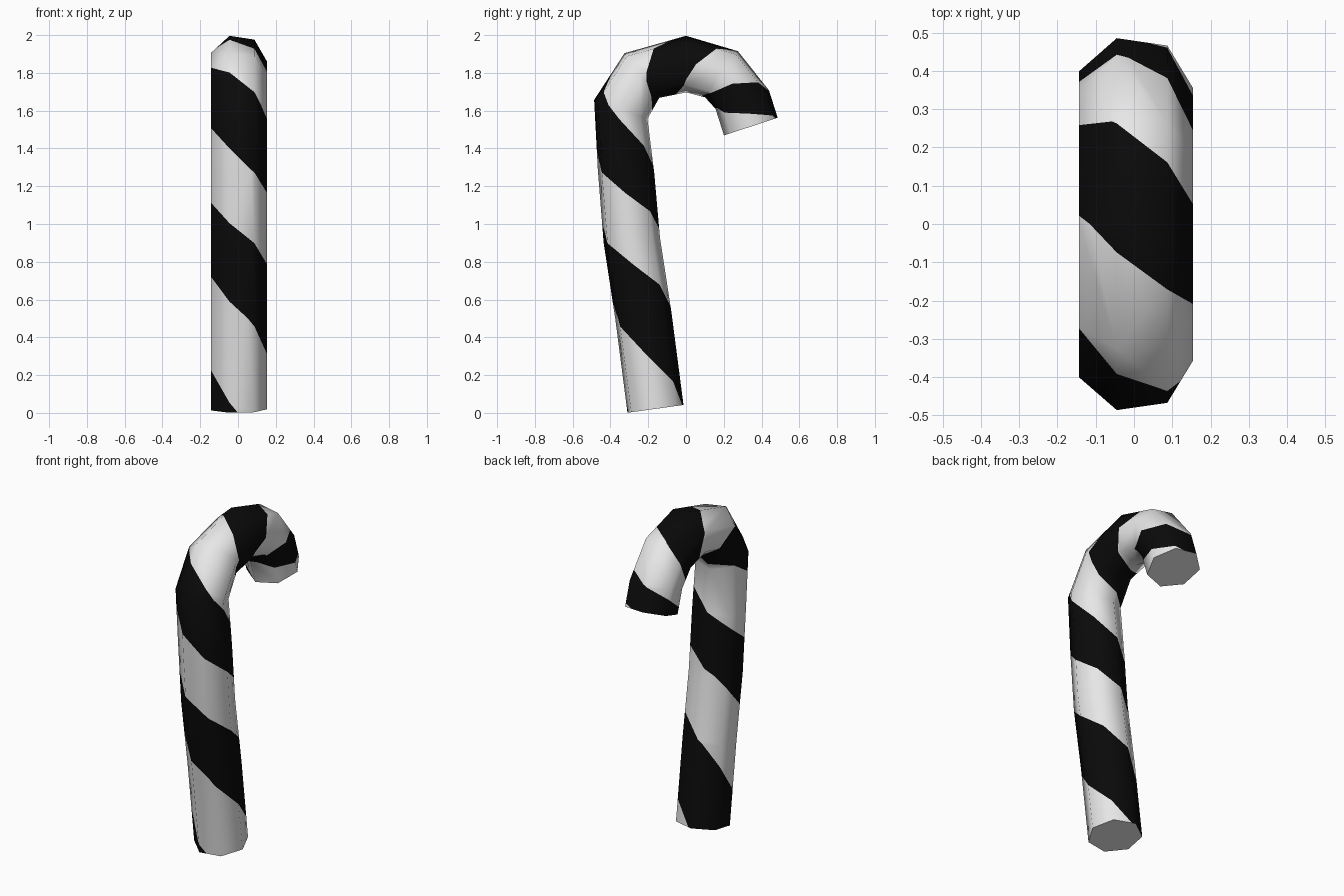
import bpy, bmesh, math
from mathutils import Vector

if "Cube" in bpy.data.objects:
    bpy.data.objects.remove(bpy.data.objects["Cube"])

SIDES, R, A0 = 7, 0.154, -17.0     # seven-sided tube, rotation of the section

# One row per ring: outer (y, z), inner (y, z), stripe phase on the outer side
RINGS = [
    ((-0.315, 0.00), (-0.013, 0.042), 0.00),
    ((-0.385, 0.50), (-0.072, 0.535), 0.89),
    ((-0.442, 0.90), (-0.137, 0.93), 1.82),
    ((-0.475, 1.29), (-0.165, 1.27), 2.85),
    ((-0.495, 1.66), (-0.200, 1.555), 3.66),
    ((-0.330, 1.91), (-0.140, 1.666), 4.40),
    ((0.000, 2.00), (0.000, 1.698), 5.30),
    ((0.278, 1.92), (0.100, 1.67), 6.13),
    ((0.437, 1.708), (0.163, 1.612), 7.03),
    ((0.487, 1.563), (0.204, 1.47), 7.92),
]


def material(name, value):
    m = bpy.data.materials.new(name)
    m.diffuse_color = (value, value, value, 1)
    m.use_nodes = True
    m.node_tree.nodes["Principled BSDF"].inputs["Base Color"].default_value = m.diffuse_color
    return m


def corner(i, j):
    """Position and helical stripe phase of corner j on ring i."""
    outer, inner, phase = RINGS[i]
    o, n = Vector((0, *outer)), Vector((0, *inner))
    deg = A0 + j * 360 / SIDES
    a = math.radians(deg)
    out = (o - n).normalized()
    p = (o + n) / 2 + out * R * math.cos(a) + Vector((R * math.sin(a), 0, 0))
    return p, phase + deg / 180


def clip(poly, level, sign):
    """Keep the part of a polygon whose phase is on one side of level."""
    result = []
    for (p, s), (q, t) in zip(poly, poly[1:] + poly[:1]):
        ds, dt = (s - level) * sign, (t - level) * sign
        if ds >= 0:
            result.append((p, s))
        if ds * dt < 0:
            f = ds / (ds - dt)
            result.append((p.lerp(q, f), level))
    return result


bm = bmesh.new()

# Tube walls, each panel cut along the spiral stripe borders
for i in range(len(RINGS) - 1):
    for j in range(SIDES):
        quad = [corner(i, j), corner(i, j + 1), corner(i + 1, j + 1), corner(i + 1, j)]
        phases = [s for _, s in quad]
        for k in range(math.floor(min(phases)), math.ceil(max(phases))):
            part = clip(clip(quad, k, 1), k + 1, -1)
            if len(part) >= 3:
                face = bm.faces.new([bm.verts.new(p) for p, _ in part])
                face.material_index = k % 2
bmesh.ops.remove_doubles(bm, verts=bm.verts[:], dist=0.0005)

# Flat end caps
rims = [e for e in bm.edges if e.is_boundary]
caps = bmesh.ops.holes_fill(bm, edges=rims, sides=0)["faces"]
for face in caps:
    face.material_index = 0
bmesh.ops.recalc_face_normals(bm, faces=bm.faces[:])

mesh = bpy.data.meshes.new("striped_cane")
bm.to_mesh(mesh)
bm.free()
mesh.materials.append(material("white", 0.82))
mesh.materials.append(material("black", 0.003))
cane = bpy.data.objects.new("striped_cane", mesh)
bpy.context.collection.objects.link(cane)

# Smooth walls, crisp cap rims
bpy.context.view_layer.objects.active = cane
cane.select_set(True)
bpy.ops.object.shade_smooth_by_angle(angle=math.radians(65))
